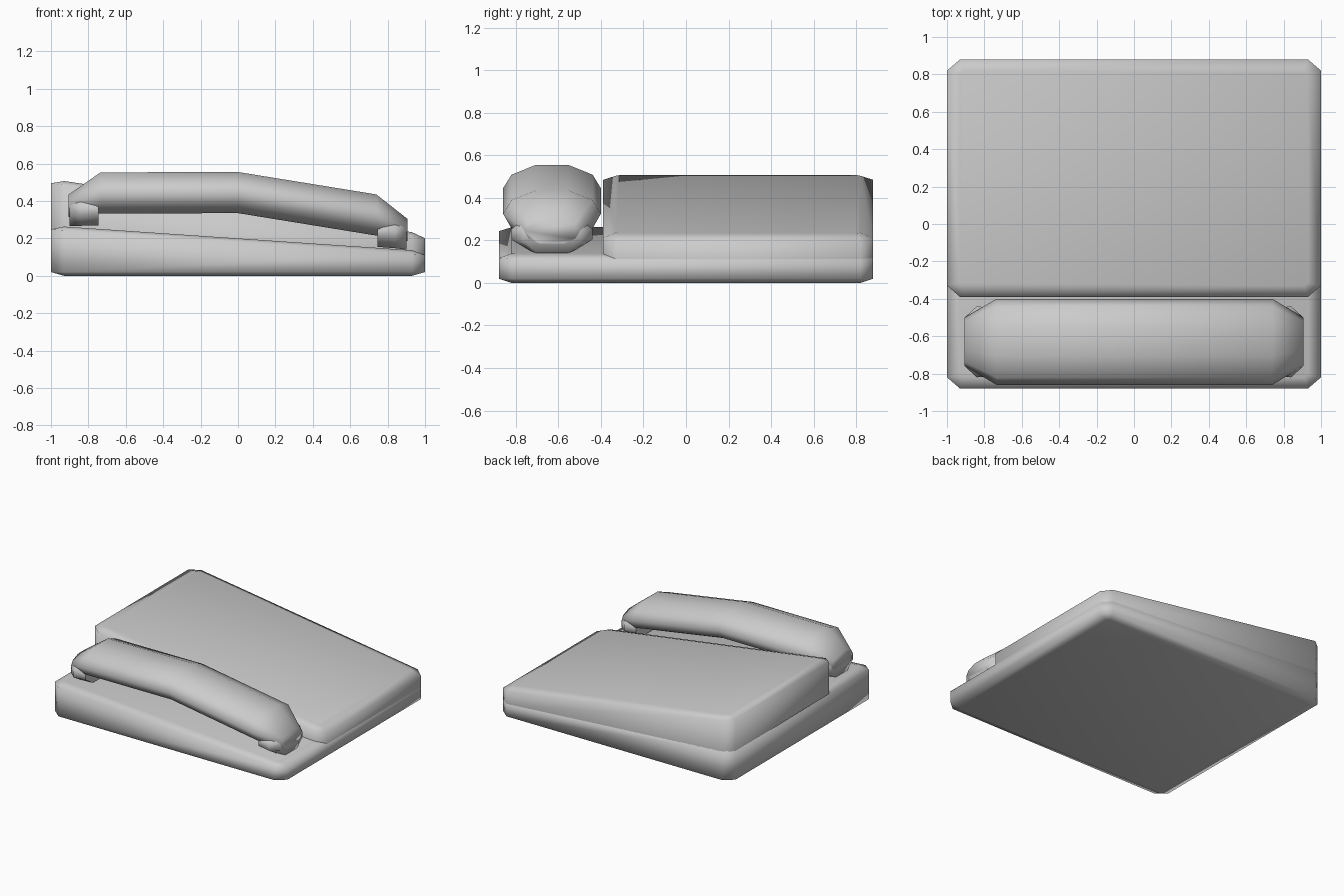
import bpy, bmesh, math

if "Cube" in bpy.data.objects:
    bpy.data.objects.remove(bpy.data.objects["Cube"])


def loft(name, rings):
    """Skin equal-length point rings with quads and cap both ends."""
    bm = bmesh.new()
    rows = [[bm.verts.new(p) for p in ring] for ring in rings]
    n = len(rows[0])
    for a, b in zip(rows, rows[1:]):
        for i in range(n):
            j = (i + 1) % n
            bm.faces.new((a[i], a[j], b[j], b[i]))
    bm.faces.new(rows[0])
    bm.faces.new(rows[-1])
    bmesh.ops.recalc_face_normals(bm, faces=bm.faces)
    mesh = bpy.data.meshes.new(name)
    bm.to_mesh(mesh)
    bm.free()
    obj = bpy.data.objects.new(name, mesh)
    bpy.context.collection.objects.link(obj)
    bpy.ops.object.select_all(action='DESELECT')
    obj.select_set(True)
    bpy.context.view_layer.objects.active = obj
    bpy.ops.object.shade_smooth_by_angle(angle=math.radians(80))
    return obj


def plan(y0, y1, height, ix=0.0, iy=0.0, cut=0.07):
    """Rectangle with cut corners; height is a function of x."""
    x, a, b, c = 1 - ix, y0 + iy, y1 - iy, cut
    d = cut * 0.86
    pts = [(-x + c, a), (x - c, a), (x, a + d), (x, b - d),
           (x - c, b), (-x + c, b), (-x, b - d), (-x, a + d)]
    return [(px, py, height(px)) for px, py in pts]


def tray_top(x):
    return 0.20 - 0.068 * x


def body_top(x):
    return 0.37 - 0.147 * x


def lowered(f, d):
    return lambda x: f(x) - d


# Wedge-shaped base, full footprint, carrying the handset tray
loft("base_tray", [
    plan(-0.88, 0.88, lambda x: 0.0, 0.07, 0.06, 0.02),
    plan(-0.88, 0.88, lambda x: 0.02),
    plan(-0.88, 0.88, lowered(tray_top, 0.02)),
    plan(-0.88, 0.88, tray_top, 0.07, 0.06, 0.02)])

# Raised sloping body behind the handset
loft("main_body", [
    plan(-0.39, 0.88, lowered(tray_top, 0.025)),
    plan(-0.39, 0.88, lowered(body_top, 0.022)),
    plan(-0.39, 0.88, body_top, 0.07, 0.06, 0.02)])

HANDSET_Y = -0.63


def section(x, zc, hw, hh, half):
    """Symmetric cross-section from half profile in unit width and height."""
    pts = half + [(-u, v) for u, v in reversed(half)]
    return [(x, HANDSET_Y + u * hw, zc + v * hh) for u, v in pts]


# Handset grip, bent in the middle with tapered ends
grip = [(0.33, 1), (0.83, 0.58), (1, 0), (0.83, -0.62), (0.45, -1)]
loft("handset_grip", [section(*s, grip) for s in [
    (-0.905, 0.375, 0.13, 0.06),
    (-0.735, 0.443, 0.23, 0.11),
    (0.0, 0.445, 0.23, 0.11),
    (0.74, 0.325, 0.23, 0.11),
    (0.905, 0.245, 0.13, 0.06)]])

# Earpiece and mouthpiece resting on the tray
pad = [(0.8, 1), (1, 0.5), (1, -0.2), (0.52, -1)]
for name, side, z_in, z_out in (("earpiece", -1, 0.34, 0.335),
                                ("mouthpiece", 1, 0.225, 0.21)):
    loft(name, [section(side * 0.745, z_in, 0.18, 0.07, pad),
                section(side * 0.84, (z_in + z_out) / 2, 0.19, 0.07, pad),
                section(side * 0.90, z_out, 0.135, 0.07, pad)])
